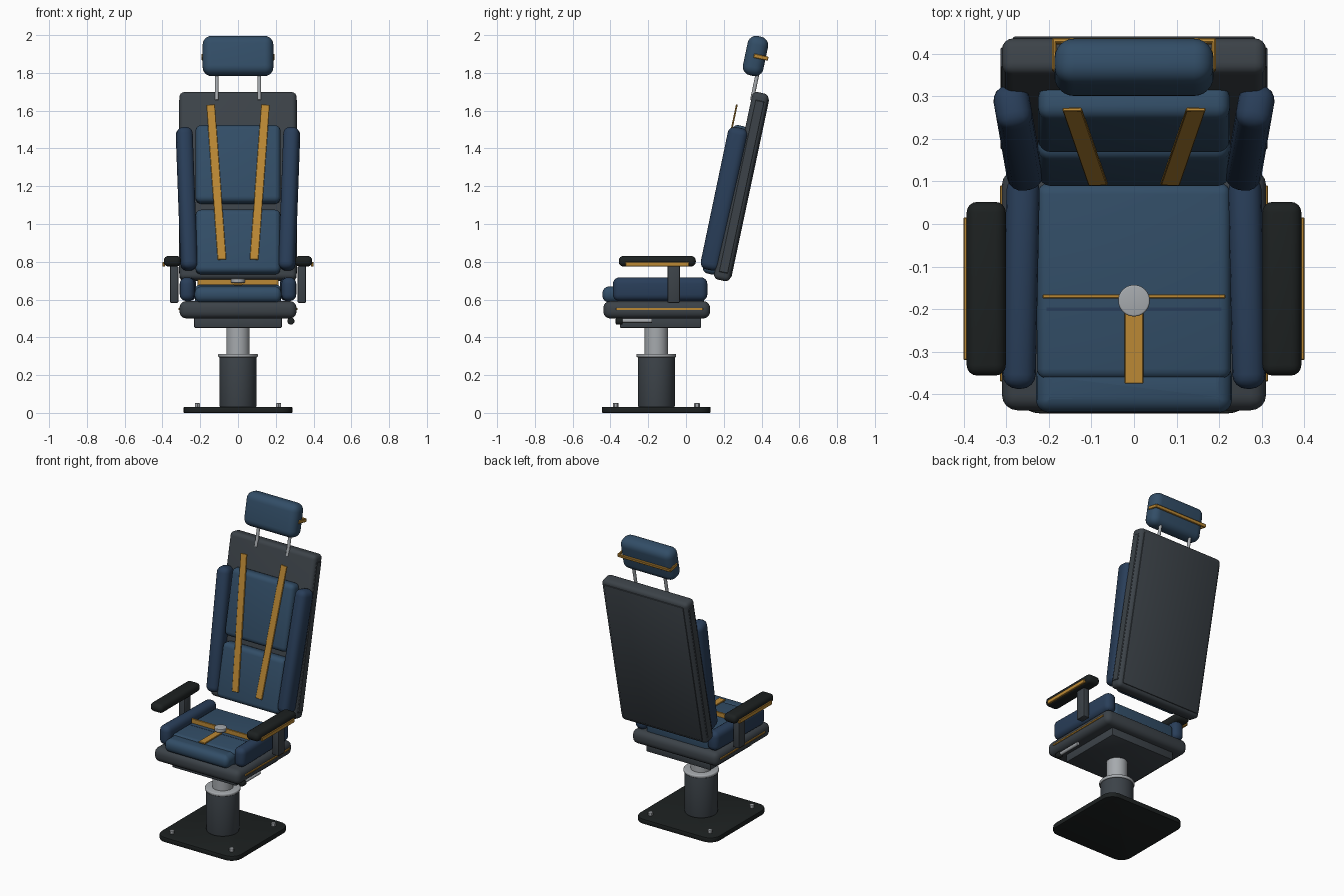
import bpy, bmesh, math
from mathutils import Matrix, Vector

if "Cube" in bpy.data.objects:
    bpy.data.objects.remove(bpy.data.objects["Cube"])

def material(name, rgb):
    m = bpy.data.materials.new(name)
    m.diffuse_color = (*rgb, 1)
    m.use_nodes = True
    m.node_tree.nodes["Principled BSDF"].inputs["Base Color"].default_value = m.diffuse_color
    return m

BLUE = material("blue_fabric", (0.032, 0.075, 0.135))
NAVY = material("navy_fabric", (0.022, 0.048, 0.1))
GOLD = material("amber_webbing", (0.5, 0.25, 0.035))
GREY = material("dark_shell", (0.045, 0.055, 0.065))
BLACK = material("black_rubber", (0.012, 0.015, 0.015))
STEEL = material("steel", (0.38, 0.4, 0.42))

TILT = math.radians(-12)
# Reclined frame shared by all backrest parts: local x, depth, height
BACK = Matrix.Translation((0, 0.2925, 1.198)) @ Matrix.Rotation(TILT, 4, 'X')
CY = -0.157  # pedestal centre


def finish(name, bm, mat, matrix):
    me = bpy.data.meshes.new(name)
    bm.to_mesh(me)
    bm.free()
    me.materials.append(mat)
    ob = bpy.data.objects.new(name, me)
    bpy.context.collection.objects.link(ob)
    ob.matrix_world = matrix
    return ob


def box(name, center, size, r, mat, frame=Matrix(), rot=Matrix(), corner=0, seg=4):
    """Rounded box; corner rounds the upright edges first, r then rounds the rest."""
    bm = bmesh.new()
    bmesh.ops.create_cube(bm, size=1, matrix=Matrix.Diagonal((*size, 1)))
    if corner:
        up = [e for e in bm.edges if abs(e.verts[0].co.z - e.verts[1].co.z) > 1e-4]
        bmesh.ops.bevel(bm, geom=up, offset=corner, segments=6, profile=0.5, affect='EDGES')
        edges = [e for e in bm.edges if abs(e.verts[0].co.z - e.verts[1].co.z) < 1e-4]
    else:
        edges = bm.edges[:]
    if r:
        bmesh.ops.bevel(bm, geom=edges, offset=r, segments=seg, profile=0.5, affect='EDGES')
    return finish(name, bm, mat, frame @ Matrix.Translation(center) @ rot)


def rod(name, a, b, radius, mat, frame=Matrix(), r=0.0, n=40):
    a, b = Vector(a), Vector(b)
    bm = bmesh.new()
    bmesh.ops.create_cone(bm, cap_ends=True, segments=n, radius1=radius, radius2=radius,
                          depth=(b - a).length)
    if r:
        rim = [e for e in bm.edges if abs(e.verts[0].co.z - e.verts[1].co.z) < 1e-5]
        bmesh.ops.bevel(bm, geom=rim, offset=r, segments=3, profile=0.5, affect='EDGES')
    q = (b - a).to_track_quat('Z', 'Y').to_matrix().to_4x4()
    return finish(name, bm, mat, frame @ Matrix.Translation((a + b) / 2) @ q)


# Pedestal
box("base_plate", (0, CY, 0.016), (0.576, 0.576, 0.032), 0.005, BLACK, corner=0.07, seg=2)
for i, (sx, sy) in enumerate([(-1, -1), (-1, 1), (1, -1), (1, 1)]):
    rod(f"base_bolt_{i}", (sx * 0.215, CY + sy * 0.215, 0.03), (sx * 0.215, CY + sy * 0.215, 0.052),
        0.015, STEEL, r=0.003, n=6)
rod("pedestal_sleeve", (0, CY, 0.03), (0, CY, 0.3), 0.098, GREY, r=0.008)
rod("pedestal_collar", (0, CY, 0.294), (0, CY, 0.313), 0.105, STEEL, r=0.006)
rod("pedestal_piston", (0, CY, 0.3), (0, CY, 0.46), 0.062, STEEL)
box("seat_mount", (0, -0.135, 0.48), (0.465, 0.43, 0.06), 0.006, GREY, seg=2)

# Seat
box("seat_pan", (0, -0.155, 0.546), (0.62, 0.565, 0.092), 0.036, GREY)
box("seat_cushion", (0, -0.135, 0.622), (0.455, 0.46, 0.112), 0.025, BLUE)
box("seat_front_roll", (0, -0.385, 0.627), (0.46, 0.115, 0.085), 0.036, BLUE, corner=0.03)
box("seat_seam", (0, -0.2, 0.676), (0.412, 0.009, 0.006), 0, NAVY)

# Height lever, one side only
rod("lever_arm", (0.28, -0.34, 0.488), (0.28, -0.18, 0.488), 0.011, STEEL, n=16)
rod("lever_knob", (0.28, -0.372, 0.486), (0.28, -0.335, 0.486), 0.019, BLACK, r=0.007, n=20)

# Lap harness
box("lap_belt", (0, -0.17, 0.69), (0.43, 0.01, 0.034), 0.002, GOLD, seg=1)
box("crotch_strap", (0, -0.285, 0.68), (0.045, 0.18, 0.01), 0.002, GOLD, seg=1)
rod("harness_buckle", (0, -0.18, 0.688), (0, -0.18, 0.711), 0.037, STEEL, r=0.004)

# Backrest
box("back_shell", (0, 0, 0), (0.62, 0.088, 1.015), 0.026, GREY, BACK)
box("back_panel", (0, 0.042, 0), (0.57, 0.014, 0.965), 0.005, GREY, BACK, seg=2)
box("upper_back_cushion", (0, -0.068, 0.105), (0.45, 0.085, 0.42), 0.03, BLUE, BACK)
box("lower_back_cushion", (0, -0.068, -0.315), (0.45, 0.085, 0.345), 0.03, BLUE, BACK)

# Headrest
box("headrest", (0, -0.07, 0.692), (0.374, 0.11, 0.212), 0.046, BLUE, BACK, seg=6)
box("headrest_band_back", (0, -0.007, 0.692), (0.384, 0.012, 0.022), 0.003, GOLD, BACK, seg=1)

for s, side in ((-1, "left"), (1, "right")):
    # Seat side parts
    box(f"seat_bolster_{side}", (s * 0.265, -0.137, 0.655), (0.078, 0.5, 0.125), 0.034, NAVY,
        rot=Matrix.Rotation(s * math.radians(1.2), 4, 'Z'))
    box(f"seat_trim_{side}", (s * 0.31, -0.14, 0.55), (0.01, 0.46, 0.012), 0.002, GOLD, seg=1)
    # Armrest
    box(f"arm_post_{side}", (s * 0.338, -0.065, 0.68), (0.044, 0.066, 0.195), 0.006, GREY, seg=2)
    box(f"arm_pad_{side}", (s * 0.347, -0.152, 0.803), (0.092, 0.408, 0.056), 0.025, BLACK)
    box(f"arm_trim_{side}", (s * 0.393, -0.152, 0.787), (0.014, 0.335, 0.025), 0.002, GOLD, seg=1)
    # Back side parts
    wing = Matrix.Rotation(s * math.radians(-10), 4, 'Z') @ Matrix.Rotation(TILT, 4, 'X')
    box(f"back_bolster_{side}", (s * 0.272, 0.203, 1.133), (0.085, 0.108, 0.77), 0.036, NAVY, rot=wing)
    box(f"back_side_rail_{side}", (s * 0.307, 0.002, 0), (0.012, 0.05, 0.93), 0.003, GREY, BACK, seg=1)
    box(f"shoulder_strap_{side}", (s * 0.115, -0.113, 0), (0.045, 0.009, 0.84), 0.002, GOLD, BACK,
        rot=Matrix.Rotation(s * math.radians(4.1), 4, 'Y'), seg=1)
    rod(f"headrest_post_{side}", (s * 0.113, -0.04, 0.46), (s * 0.113, -0.04, 0.64), 0.01, STEEL, BACK, n=16)
    box(f"headrest_band_{side}", (s * 0.187, -0.042, 0.692), (0.01, 0.075, 0.022), 0.003, GOLD, BACK, seg=1)

# Smooth shading with sharp edges kept
for ob in bpy.context.collection.objects:
    ob.select_set(True)
    bpy.context.view_layer.objects.active = ob
bpy.ops.object.shade_smooth_by_angle(angle=math.radians(35))
